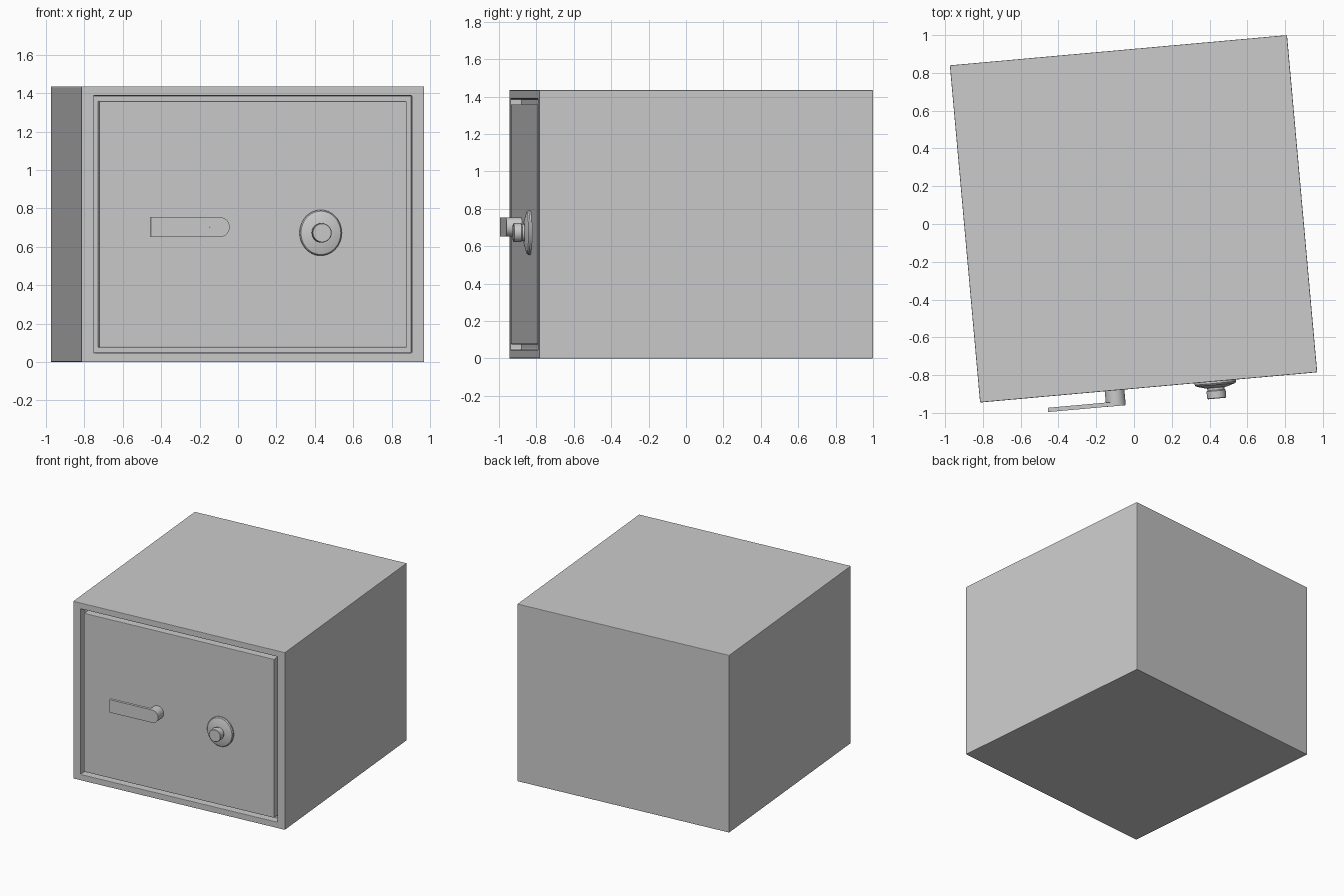
import bpy, bmesh, math
from mathutils import Matrix, Vector

if "Cube" in bpy.data.objects:
    bpy.data.objects.remove(bpy.data.objects["Cube"])

# Local frame: x along the front face, y into the body, front face at y = 0
PLACE = Matrix.Translation((0.0775, -0.865, 0)) @ Matrix.Rotation(math.radians(5.12), 4, 'Z')
W, H = 1.792, 1.435


def finish(bm, name, bevel=0.0, smooth=False):
    bmesh.ops.recalc_face_normals(bm, faces=bm.faces)
    mesh = bpy.data.meshes.new(name)
    bm.to_mesh(mesh)
    bm.free()
    obj = bpy.data.objects.new(name, mesh)
    bpy.context.collection.objects.link(obj)
    obj.matrix_world = PLACE
    if bevel:
        mod = obj.modifiers.new("edge_bevel", 'BEVEL')
        mod.width, mod.segments = bevel, 2
    if smooth:
        bpy.ops.object.select_all(action='DESELECT')
        obj.select_set(True)
        bpy.context.view_layer.objects.active = obj
        bpy.ops.object.shade_smooth_by_angle(angle=math.radians(30))
    return obj


def box(lo, hi):
    lo, hi = Vector(lo), Vector(hi)
    bm = bmesh.new()
    bmesh.ops.create_cube(bm, size=1)
    for v in bm.verts:
        v.co = (lo + hi) / 2 + v.co * (hi - lo)
    return bm


def lathe(name, profile, x, z, steps=48):
    """Spin (radius x, radius z, distance out of the door) rings about y."""
    bm = bmesh.new()
    rings = []
    for rx, rz, d in profile:
        rings.append([bm.verts.new((x + rx * math.cos(a), -d, z + rz * math.sin(a)))
                      for a in (2 * math.pi * i / steps for i in range(steps))])
    for a, b in zip(rings, rings[1:]):
        for i in range(steps):
            j = (i + 1) % steps
            bm.faces.new((a[i], a[j], b[j], b[i]))
    bm.faces.new(rings[0])
    bm.faces.new(rings[-1])
    return finish(bm, name, smooth=True)


# Safe body with a door recess sunk into the front face
bm = box((-W / 2, 0, 0), (W / 2, W, H))
bm.normal_update()
front = min(bm.faces, key=lambda f: f.calc_center_median().y)
bmesh.ops.inset_individual(bm, faces=[front], thickness=0.068)
for v in front.verts:
    v.co.x -= math.copysign(0.016, v.co.x)
panel = bmesh.ops.extrude_discrete_faces(bm, faces=[front])['faces'][0]
bmesh.ops.translate(bm, verts=panel.verts, vec=(0, 0.06, 0))
finish(bm, "safe_body", bevel=0.004)

# Door, flush with the frame, leaving a thin gap all round
finish(box((-0.804, 0, 0.076), (0.804, 0.065, H - 0.076)), "door", bevel=0.004)

# Dial: slightly oval sloped disc with a round knob
lathe("dial_plate", [(0.110, 0.119, -0.01), (0.110, 0.119, 0.010), (0.104, 0.113, 0.018),
                     (0.056, 0.060, 0.033)], 0.354, 0.673)
lathe("dial_knob", [(0.046, 0.046, 0.02), (0.046, 0.046, 0.045), (0.051, 0.051, 0.050),
                    (0.050, 0.050, 0.088), (0.047, 0.047, 0.091)], 0.354, 0.673)

# Handle hub
hx, hz, r = -0.181, 0.703, 0.052
lathe("handle_hub", [(r, r, -0.01), (r, r, 0.083)], hx, hz)

# Handle lever: flat bar with one rounded end
outline = [(-0.541, hz + r), (-0.541, hz - r)]
outline += [(hx + r * math.sin(t), hz - r * math.cos(t))
            for t in (math.pi * i / 24 for i in range(25))]
bm = bmesh.new()
face = bm.faces.new([bm.verts.new((x, -0.060, z)) for x, z in outline])
ext = bmesh.ops.extrude_face_region(bm, geom=[face], use_keep_orig=True)['geom']
bmesh.ops.translate(bm, verts=[g for g in ext if isinstance(g, bmesh.types.BMVert)],
                    vec=(0, -0.0225, 0))
finish(bm, "handle_lever", smooth=True)
